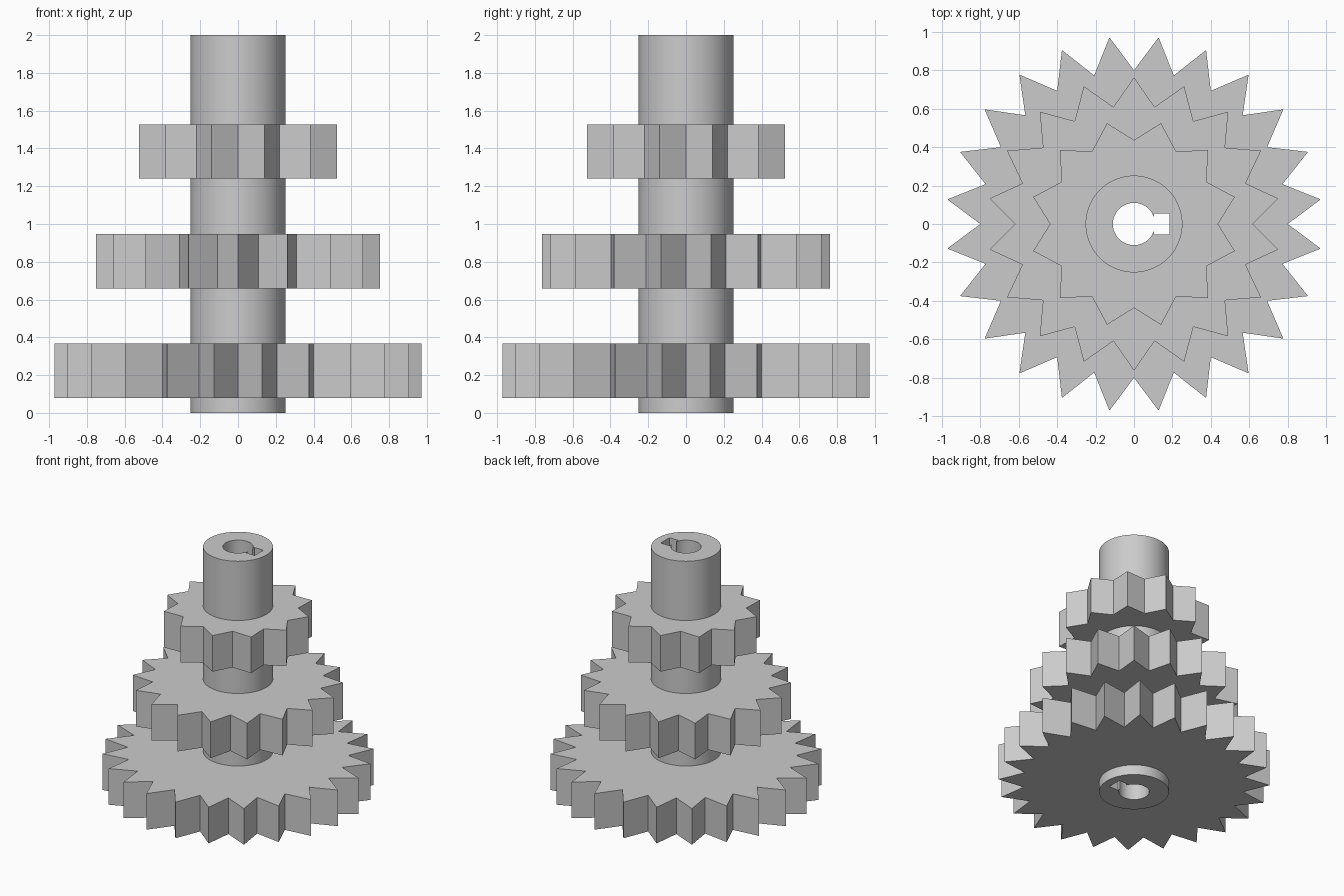
import bpy
import bmesh
from math import sin, cos, pi, asin, radians

default_cube = bpy.data.objects.get("Cube")
if default_cube:
    bpy.data.objects.remove(default_cube, do_unlink=True)

grey = bpy.data.materials.new("steel grey")
grey.use_nodes = True
colour = (0.6, 0.6, 0.6, 1)
grey.diffuse_color = colour
grey.node_tree.nodes["Principled BSDF"].inputs["Base Color"].default_value = colour


def arc(radius, start=0.0, end=2 * pi, steps=72, closed=True):
    """Points along an arc; a closed arc leaves out the repeated end point."""
    count = steps if closed else steps + 1
    angles = [start + (end - start) * i / steps for i in range(count)]
    return [(radius * cos(a), radius * sin(a)) for a in angles]


def gear_outline(teeth, tip, root, phase):
    """Pointed teeth; phase is the angle of the first tip in tooth pitches."""
    points = []
    for i in range(2 * teeth):
        a = 2 * pi * (phase + i / 2) / teeth
        r = root if i % 2 else tip
        points.append((r * cos(a), r * sin(a)))
    return points


def extrude_outlines(name, outlines, bottom, top):
    """Fill an outer outline with a hole in it and extrude it upwards."""
    bm = bmesh.new()
    edges = []
    for outline in outlines:
        verts = [bm.verts.new((x, y, bottom)) for x, y in outline]
        for i, v in enumerate(verts):
            edges.append(bm.edges.new((verts[i - 1], v)))
    bmesh.ops.triangle_fill(bm, edges=edges, use_beauty=True, normal=(0, 0, 1))
    result = bmesh.ops.extrude_face_region(bm, geom=bm.faces[:])
    raised = [g for g in result["geom"] if isinstance(g, bmesh.types.BMVert)]
    bmesh.ops.translate(bm, verts=raised, vec=(0, 0, top - bottom))
    bmesh.ops.recalc_face_normals(bm, faces=bm.faces[:])
    mesh = bpy.data.meshes.new(name)
    bm.to_mesh(mesh)
    bm.free()
    mesh.materials.append(grey)
    obj = bpy.data.objects.new(name, mesh)
    bpy.context.collection.objects.link(obj)
    return obj


# Hollow shaft with a square keyway beside the bore
shaft_radius, bore_radius = 0.252, 0.11
key_near, key_far, key_half = 0.105, 0.185, 0.055
gap = pi / 2 - asin(key_near / bore_radius)
bore = arc(bore_radius, gap, 2 * pi - gap, 48, closed=False)
bore += [(key_near, -key_half), (key_far, -key_half),
         (key_far, key_half), (key_near, key_half)]
shaft = extrude_outlines("shaft", [arc(shaft_radius), bore], 0, 2)

# Three gears, each fitted around the shaft
thickness = 0.288
for name, teeth, tip, root, phase, bottom in (
    ("large_gear", 24, 0.98, 0.8, 0.5, 0.08),
    ("middle_gear", 18, 0.763, 0.618, 0.5, 0.658),
    ("small_gear", 12, 0.543, 0.437, 0.5, 1.24),
):
    outline = gear_outline(teeth, tip, root, phase)
    extrude_outlines(name, [outline, arc(shaft_radius - 0.01)],
                     bottom, bottom + thickness)

# Round walls smooth, rims and keyway corners sharp
bpy.ops.object.select_all(action="DESELECT")
shaft.select_set(True)
bpy.context.view_layer.objects.active = shaft
bpy.ops.object.shade_smooth_by_angle(angle=radians(30))
